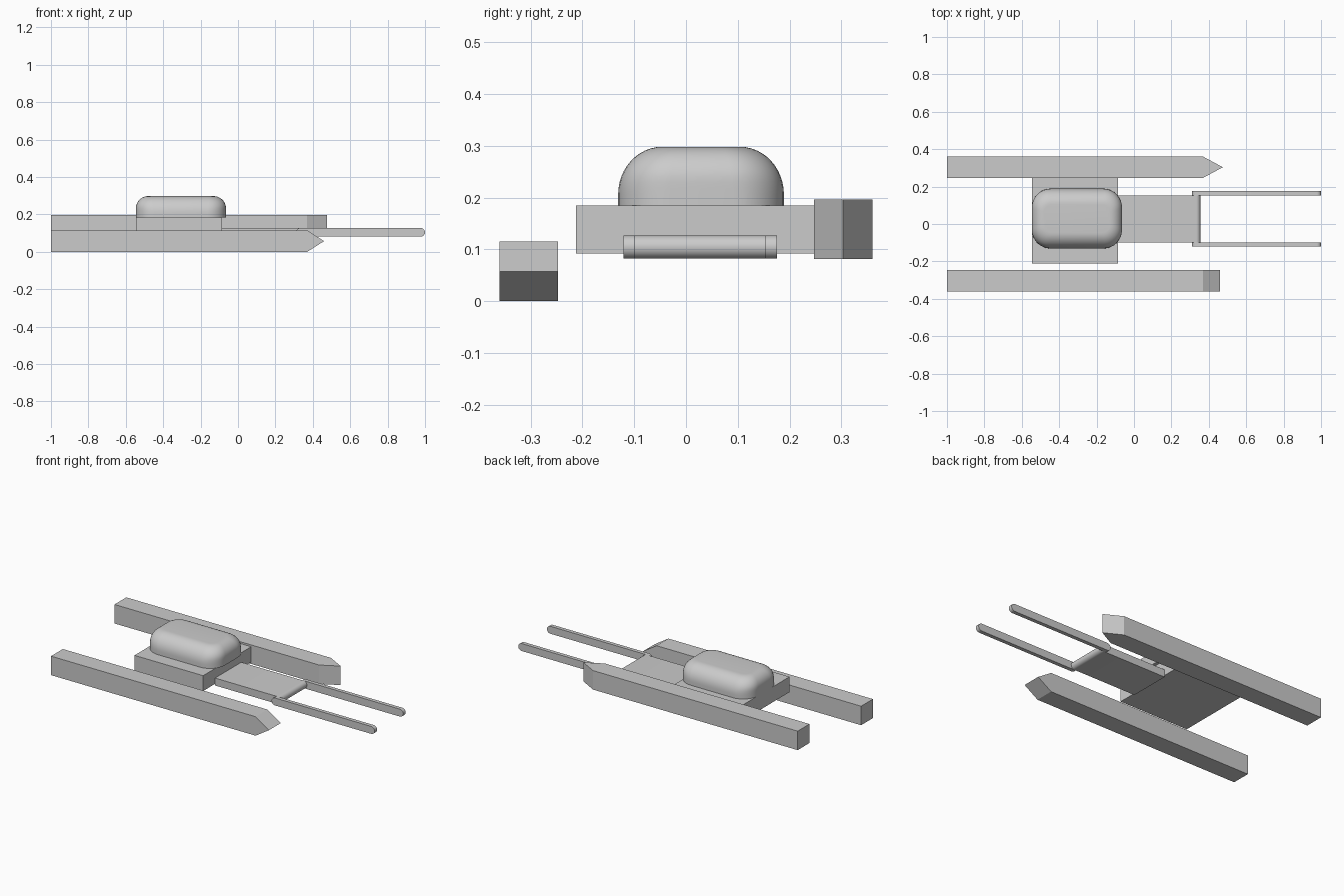
import bpy, bmesh, math

cube = bpy.data.objects.get("Cube")
if cube:
    bpy.data.objects.remove(cube, do_unlink=True)

grey = bpy.data.materials.new("plain grey")
grey.use_nodes = True
GREY = (0.6, 0.6, 0.6, 1)
grey.diffuse_color = GREY
grey.node_tree.nodes["Principled BSDF"].inputs["Base Color"].default_value = GREY


def loft(name, rings, smooth=False):
    """Closed skin through rings of points, capped at both ends."""
    bm = bmesh.new()
    rows = [[bm.verts.new(p) for p in ring] for ring in rings]
    n = len(rows[0])
    for a, b in zip(rows, rows[1:]):
        for i in range(n):
            j = (i + 1) % n
            bm.faces.new((a[i], a[j], b[j], b[i]))
    bm.faces.new(rows[0][::-1])
    bm.faces.new(rows[-1])
    bmesh.ops.recalc_face_normals(bm, faces=bm.faces)
    mesh = bpy.data.meshes.new(name)
    bm.to_mesh(mesh)
    bm.free()
    mesh.materials.append(grey)
    obj = bpy.data.objects.new(name, mesh)
    bpy.context.collection.objects.link(obj)
    if smooth:
        bpy.ops.object.select_all(action='DESELECT')
        obj.select_set(True)
        bpy.context.view_layer.objects.active = obj
        bpy.ops.object.shade_smooth_by_angle(angle=math.radians(35))
    return obj


def extrude_y(name, profile, y0, y1, smooth=False):
    return loft(name, [[(x, y, z) for x, z in profile] for y in (y0, y1)], smooth)


def extrude_z(name, profile, z0, z1):
    return loft(name, [[(x, y, z) for x, y in profile] for z in (z0, z1)])


def pointed(shoulder, tip, low, high):
    """Long bar outline with a pointed +x end."""
    mid = (low + high) / 2
    return [(-1, low), (shoulder, low), (tip, mid), (shoulder, high), (-1, high)]


def round_end(cx, cz, r, start, steps=12):
    """Half circle of points, starting at the given angle."""
    return [(cx + r * math.cos(start + math.pi * i / steps),
             cz + r * math.sin(start + math.pi * i / steps)) for i in range(steps + 1)]


# Side floats: one pointed in height, the other pointed in plan
extrude_y("front_float", pointed(0.37, 0.46, 0.0, 0.115), -0.36, -0.247)
extrude_z("back_float", pointed(0.37, 0.475, 0.247, 0.36), 0.081, 0.196)

# Main block
extrude_z("body_block", [(-0.545, -0.212), (-0.085, -0.212), (-0.085, 0.249), (-0.545, 0.249)],
          0.092, 0.185)


# Rounded cabin on top of the block
def rounded_rect(hx, hy, r, z, steps=8):
    pts = []
    for q, (sx, sy) in enumerate([(1, 1), (-1, 1), (-1, -1), (1, -1)]):
        for i in range(steps + 1):
            a = math.pi / 2 * (q + i / steps)
            pts.append((-0.305 + sx * (hx - r) + r * math.cos(a),
                        0.029 + sy * (hy - r) + r * math.sin(a), z))
    return pts


rings = [rounded_rect(0.241, 0.16, 0.1, 0.185)]
for i in range(13):
    t = math.pi / 2 * i / 12
    drop = 0.092 * (1 - math.sin(t))
    in_y = 0.085 * (1 - math.cos(t))
    u = max(0.0, 1 - drop / 0.066)
    in_x = 0.066 * (1 - math.sqrt(max(0.0, 1 - u * u)))
    rings.append(rounded_rect(0.241 - in_x, 0.16 - in_y, 0.1 - 0.7 * in_y, 0.298 - drop))
loft("cabin", rings, True)

# Deck with a rounded end, between two round-ended arms
R, CZ = 0.0225, 0.1045
deck = [(-0.085, CZ + R), (-0.085, CZ - R)] + round_end(0.355 - R, CZ, R, -math.pi / 2)
extrude_y("deck", deck, -0.098, 0.153, True)
arm = round_end(1 - R, CZ, R, -math.pi / 2) + round_end(0.31 + R, CZ, R, math.pi / 2)
for name, y in (("front_arm", -0.121), ("back_arm", 0.153)):
    extrude_y(name, arm, y, y + 0.023, True)
